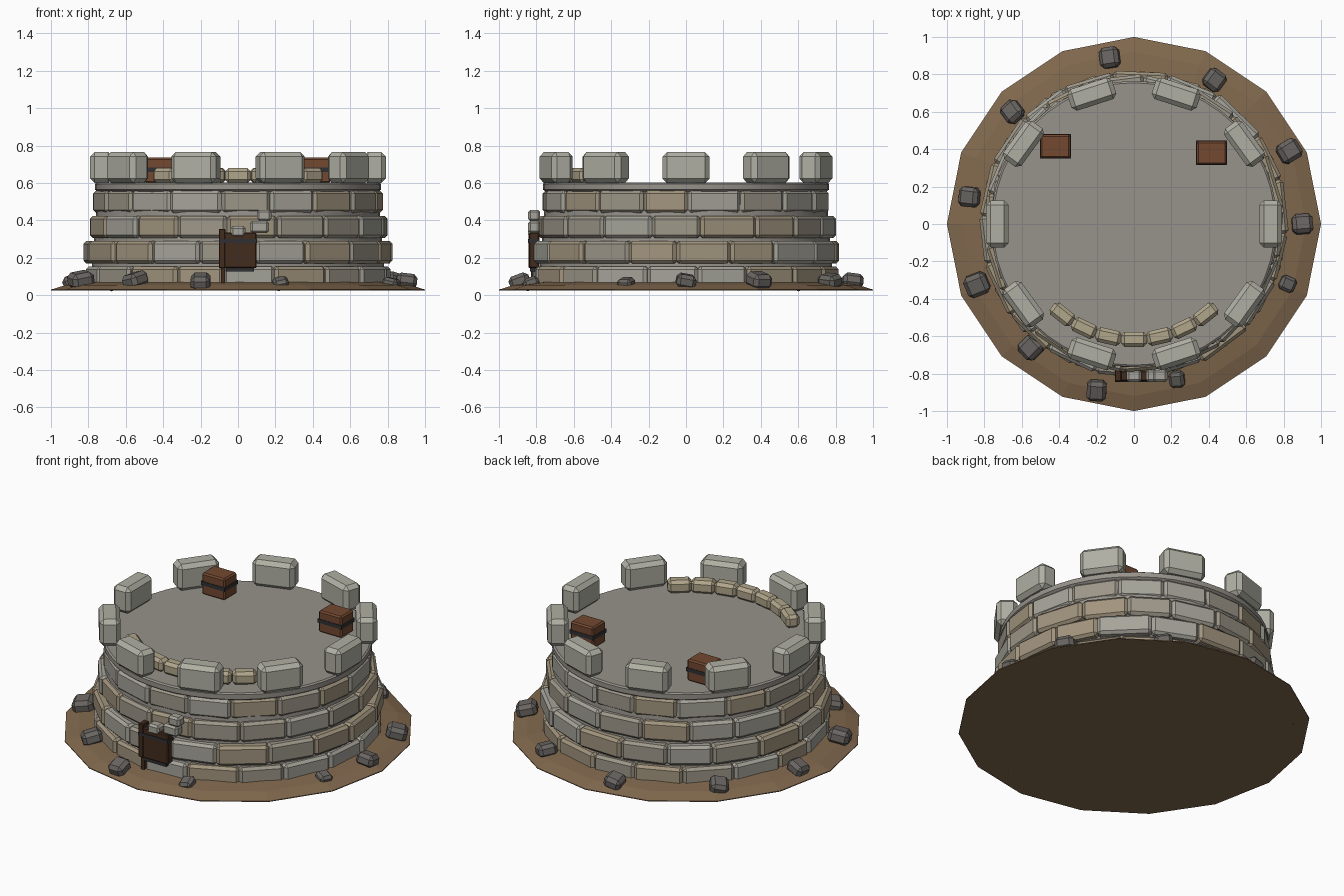
import bpy, bmesh, random
from math import radians, cos, sin, pi
from mathutils import Matrix, Vector, Euler

if "Cube" in bpy.data.objects:
    bpy.data.objects.remove(bpy.data.objects["Cube"])

random.seed(7)


def material(name, rgb):
    m = bpy.data.materials.new(name)
    m.diffuse_color = (*rgb, 1)
    m.use_nodes = True
    m.node_tree.nodes["Principled BSDF"].inputs["Base Color"].default_value = m.diffuse_color
    return m


GREY = material("grey_stone", (0.38, 0.37, 0.32))
TAN = material("tan_stone", (0.36, 0.30, 0.21))
WARM = material("warm_stone", (0.34, 0.31, 0.25))
PALE = material("pale_stone", (0.43, 0.43, 0.37))
SAND = material("sand_stone", (0.44, 0.38, 0.26))
FLOOR = material("floor_stone", (0.31, 0.29, 0.26))
DIRT = material("dirt", (0.22, 0.14, 0.075))
ROCK = material("dark_rock", (0.14, 0.13, 0.12))
WOOD = material("crate_wood", (0.17, 0.065, 0.03))
DARK = material("door_wood", (0.055, 0.025, 0.013))
IRON = material("iron", (0.03, 0.03, 0.033))


def make(name, bm, mats):
    me = bpy.data.meshes.new(name)
    bm.to_mesh(me)
    bm.free()
    for m in mats:
        me.materials.append(m)
    ob = bpy.data.objects.new(name, me)
    bpy.context.collection.objects.link(ob)
    return ob


def block(bm, loc, size, rot=(0, 0, 0), bevel=0.015, mat=0):
    """Add one chamfered box to bm."""
    tmp = bmesh.new()
    bmesh.ops.create_cube(tmp, size=1)
    bmesh.ops.scale(tmp, vec=size, verts=tmp.verts)
    if bevel:
        bmesh.ops.bevel(tmp, geom=tmp.edges[:], offset=bevel, segments=1,
                        affect='EDGES', profile=0.5)
    for f in tmp.faces:
        f.material_index = mat
    tmp.transform(Matrix.Translation(loc) @ Euler(rot).to_matrix().to_4x4())
    me = bpy.data.meshes.new("tmp")
    tmp.to_mesh(me)
    tmp.free()
    bm.from_mesh(me)
    bpy.data.meshes.remove(me)


def lathe(name, profile, sides, mat):
    """Solid of revolution from (radius, z) points, capped at both ends."""
    bm = bmesh.new()
    rings = [[bm.verts.new((r * cos(2 * pi * i / sides), r * sin(2 * pi * i / sides), z))
              for i in range(sides)] for r, z in profile]
    for a, b in zip(rings, rings[1:]):
        for i in range(sides):
            j = (i + 1) % sides
            bm.faces.new((a[i], a[j], b[j], b[i]))
    bm.faces.new(rings[0][::-1])
    bm.faces.new(rings[-1])
    return make(name, bm, [mat])


def polar(r, deg, z):
    return Vector((r * cos(radians(deg)), r * sin(radians(deg)), z))


# Dirt mound, sixteen sided
lathe("dirt_base", [(1.0, 0.025), (1.0, 0.03), (0.92, 0.055), (0.78, 0.075)], 16, DIRT)

# Wall core and floor cap
core = lathe("wall_core", [(0.79, 0.04), (0.75, 0.56)], 48, FLOOR)
cap = lathe("tower_floor", [(0.745, 0.55), (0.765, 0.565), (0.765, 0.595), (0.755, 0.602),
                            (0.70, 0.602)], 48, FLOOR)
for ob in (core, cap):
    bpy.context.view_layer.objects.active = ob
    ob.select_set(True)
    bpy.ops.object.shade_smooth_by_angle(angle=radians(35))
    ob.select_set(False)

# Four staggered brick courses: outer radius, bottom z, top z, joint angle
courses = [(0.810, 0.045, 0.155, -5), (0.813, 0.17, 0.29, 6.5),
           (0.787, 0.305, 0.425, -3), (0.763, 0.44, 0.56, 12)]
for n, (r, z0, z1, start) in enumerate(courses):
    bm = bmesh.new()
    joints = [start - 90 + 20 * i + random.uniform(-1.5, 1.5) for i in range(18)]
    joints.append(joints[0] + 360)
    for a, b in zip(joints, joints[1:]):
        mid = (a + b) / 2
        rr = r + random.uniform(-0.004, 0.006)
        length = rr * radians(b - a) * 0.985
        block(bm, polar(rr - 0.045, mid, (z0 + z1) / 2), (0.09, length, z1 - z0),
              (0, 0, radians(mid + random.uniform(-1, 1))), 0.016, random.randrange(3))
    make(f"brick_course_{n + 1}", bm, [GREY, TAN, WARM])

# Ten battlements
bm = bmesh.new()
for i in range(10):
    block(bm, polar(0.73, 36 * i, 0.683), (0.12, 0.252, 0.165),
          (0, 0, radians(36 * i)), 0.024)
make("battlements", bm, [PALE])

# Low curb on the floor behind the front wall
bm = bmesh.new()
for i in range(7):
    a = 270 + (i - 3) * 12.8
    block(bm, polar(0.617, a, 0.64), (0.08, 0.138, 0.08), (0, 0, radians(a)), 0.018)
make("inner_curb", bm, [SAND])

# Two strapped crates
for name, x, y in (("crate_left", -0.42, 0.415), ("crate_right", 0.415, 0.38)):
    bm = bmesh.new()
    block(bm, (x, y, 0.668), (0.16, 0.125, 0.135), bevel=0.009)
    block(bm, (x, y, 0.672), (0.166, 0.131, 0.024), bevel=0, mat=1)
    make(name, bm, [WOOD, IRON])

# Door with strap, post and step
bm = bmesh.new()
block(bm, (0, -0.812, 0.24), (0.2, 0.055, 0.19), bevel=0.006)
block(bm, (-0.085, -0.812, 0.25), (0.035, 0.06, 0.21), bevel=0.004)
block(bm, (-0.08, -0.815, 0.11), (0.022, 0.03, 0.1), bevel=0)
block(bm, (0, -0.814, 0.29), (0.205, 0.06, 0.02), bevel=0, mat=1)
block(bm, (0.01, -0.812, 0.137), (0.15, 0.045, 0.02), bevel=0, mat=1)
make("door", bm, [DARK, IRON])

# Broken arch stones over the door
bm = bmesh.new()
for x, z, w, h in ((0, 0.34, 0.08, 0.06), (0.115, 0.365, 0.1, 0.065), (0.14, 0.427, 0.078, 0.06)):
    block(bm, (x, -0.812, z), (w, 0.065, h), bevel=0.012)
make("door_stones", bm, [GREY])

# Scattered rocks around the foot: x, y, size
rocks = [(0.90, 0, 0.11), (0.83, 0.39, 0.12), (0.43, 0.77, 0.11), (-0.13, 0.89, 0.11),
         (-0.65, 0.60, 0.11), (-0.88, 0.145, 0.11), (-0.84, -0.325, 0.125),
         (-0.55, -0.66, 0.12), (-0.20, -0.89, 0.11), (0.23, -0.83, 0.085), (0.82, -0.32, 0.085)]
bm = bmesh.new()
for x, y, s in rocks:
    heading = Vector((x, y)).angle_signed(Vector((1, 0)))
    tilt = (random.uniform(-0.25, 0.25), random.uniform(0.1, 0.4), heading + random.uniform(-.2, .2))
    block(bm, (x, y, 0.022 + s * 0.48), (s, s * 0.95, s * 0.68), tilt, s * 0.18)
low = min(v.co.z for v in bm.verts)
for v in bm.verts:
    v.co.z = max(v.co.z, 0.0)
make("foot_rocks", bm, [ROCK])
